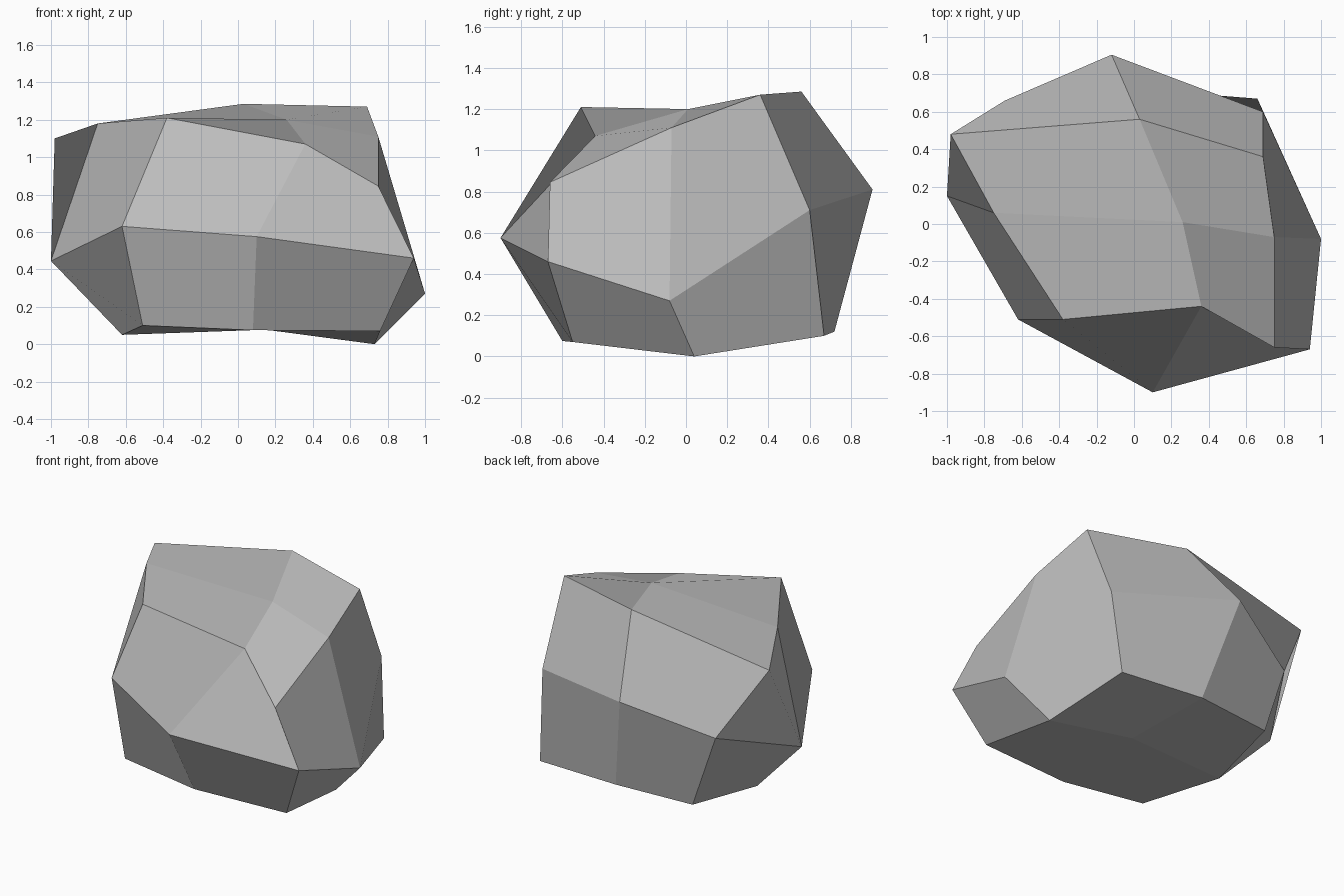
import bpy
import bmesh
from mathutils import Vector

# Remove the default object
default_object = bpy.data.objects.get("Cube")
if default_object:
    bpy.data.objects.remove(default_object, do_unlink=True)

X, Y, Z = Vector((1, 0, 0)), Vector((0, 1, 0)), Vector((0, 0, 1))


def flat_material(name, colour):
    material = bpy.data.materials.new(name)
    material.use_nodes = True
    material.diffuse_color = colour
    shader = material.node_tree.nodes["Principled BSDF"]
    shader.inputs["Base Color"].default_value = colour
    shader.inputs["Roughness"].default_value = 0.9
    return material


def grid_key(position):
    return tuple(round(value) for value in position)


def faceted_stone(name, layers, material):
    """Skin a knocked-about box whose sides are each two facets by two."""
    bm = bmesh.new()
    grid = {}
    for height, rows in zip((-1, 0, 1), layers):
        for depth, row in zip((-1, 0, 1), rows):
            for across, corner in zip((-1, 0, 1), row):
                if corner:
                    grid[across, depth, height] = bm.verts.new(corner)

    # Outward direction of each side, with the two directions along it
    sides = [(-X, Z, Y), (X, Z, -Y), (-Y, -Z, X),
             (Y, Z, X), (-Z, X, -Y), (Z, X, Y)]
    for outward, along, beside in sides:
        for step in (-1, 0):
            for shift in (-1, 0):
                start = outward + along * step + beside * shift
                loop = (start, start + along,
                        start + along + beside, start + beside)
                bm.faces.new([grid[grid_key(place)] for place in loop])

    mesh = bpy.data.meshes.new(name)
    bm.to_mesh(mesh)
    bm.free()
    mesh.materials.append(material)
    stone = bpy.data.objects.new(name, mesh)
    bpy.context.scene.collection.objects.link(stone)
    return stone


# Each layer has front, middle and back rows, running from -x to +x
underside = [
    [(-.51, -.52, .1), (.08, -.6, .075), (.76, -.55, .07)],
    [(-.62, .1, .05), (.09, .09, .085), (.73, .04, 0)],
    [(-.52, .67, .11), (.04, .72, .12), (.66, .67, .1)],
]
waist = [
    [(-.62, -.51, .63), (.1, -.9, .575), (.94, -.67, .46)],
    [(-1, .15, .445), None, (1, -.08, .27)],
    [(-.69, .66, .615), (-.12, .905, .81), (.69, .6, .71)],
]
crown = [
    [(-.38, -.51, 1.21), (.36, -.44, 1.07), (.75, -.66, .845)],
    [(-.75, .06, 1.18), (.26, .01, 1.2), (.75, -.07, 1.11)],
    [(-.98, .48, 1.1), (.03, .56, 1.285), (.69, .36, 1.27)],
]

stone_grey = flat_material("stone_grey", (.5, .5, .5, 1))
faceted_stone("rock", (underside, waist, crown), stone_grey)
